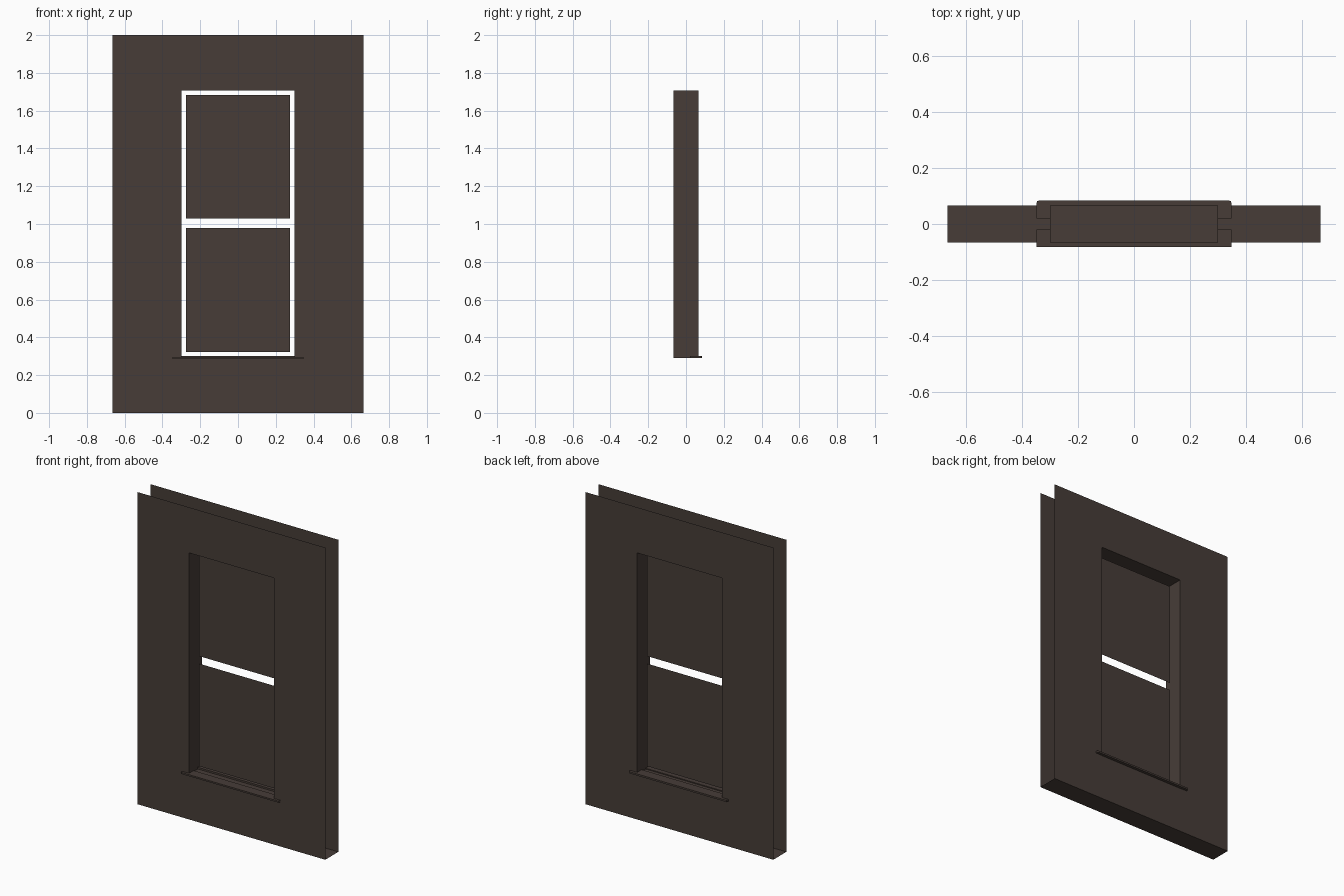
import bpy, bmesh

if "Cube" in bpy.data.objects:
    bpy.data.objects.remove(bpy.data.objects["Cube"])

W, H, T = 0.665, 2.0, 0.066          # wall half width, height, half thickness
OX, OZ0, OZ1 = 0.30, 0.29, 1.708     # opening

brown = bpy.data.materials.new("dark_brown")
brown.diffuse_color = (0.063, 0.046, 0.039, 1)
brown.use_nodes = True
brown.node_tree.nodes["Principled BSDF"].inputs["Base Color"].default_value = brown.diffuse_color


def make(name, faces):
    """Object from a list of polygons, shared corners welded."""
    bm = bmesh.new()
    for f in faces:
        bm.faces.new([bm.verts.new(p) for p in f])
    bmesh.ops.remove_doubles(bm, verts=bm.verts, dist=1e-5)
    me = bpy.data.meshes.new(name)
    bm.to_mesh(me)
    bm.free()
    me.materials.append(brown)
    ob = bpy.data.objects.new(name, me)
    bpy.context.collection.objects.link(ob)
    return ob


def rect(x0, x1, z0, z1, y):
    q = [(x0, y, z0), (x1, y, z0), (x1, y, z1), (x0, y, z1)]
    return q if y <= 0 else q[::-1]


def ring(y):
    """Corners of the outer wall edge and of the opening."""
    return (rect(-W, W, 0, H, -1), rect(-OX, OX, OZ0, OZ1, -1), y)


def wall_sheet(name, y):
    outer, inner, _ = ring(y)
    faces = []
    for i in range(4):
        j = (i + 1) % 4
        q = [(p[0], y, p[2]) for p in (outer[i], outer[j], inner[j], inner[i])]
        faces.append(q if y < 0 else q[::-1])
    make(name, faces)


def slab(name, outline, z0, z1, open_ends=False):
    """Counter-clockwise outline raised into a slab."""
    low = [(x, y, z0) for x, y in outline]
    top = [(x, y, z1) for x, y in outline]
    faces = [low[::-1], top]
    for i in range(len(outline)):
        j = (i + 1) % len(outline)
        if open_ends and outline[i][0] == outline[j][0]:
            continue
        faces.append([low[i], low[j], top[j], top[i]])
    make(name, faces)


# wall: two sheets joined only by the bottom, open at top and sides
wall_sheet("front_wall", -T)
wall_sheet("back_wall", T)
make("wall_bottom", [[(-W, -T, 0), (-W, T, 0), (W, T, 0), (W, -T, 0)]])

# lining of the opening
c = rect(-OX, OX, OZ0, OZ1, -1)
lining = []
for i in range(4):
    a, b = c[i], c[(i + 1) % 4]
    lining.append([(a[0], -T, a[2]), (b[0], -T, b[2]), (b[0], T, b[2]), (a[0], T, a[2])])
make("opening_lining", lining)

# panes
make("lower_pane", [rect(-0.276, 0.276, 0.323, 0.98, 0)])
make("upper_pane", [rect(-0.276, 0.276, 1.028, 1.684, 0)])

# sills
S = 0.348
slab("front_sill", [(-S, -0.082), (S, -0.082), (S, -0.02), (-S, -0.02)], 0.286, 0.296, True)
slab("back_sill", [(-S, 0.02), (S, 0.02), (S, 0.074), (S - 0.003, 0.081), (S - 0.01, 0.084),
                   (-S + 0.01, 0.084), (-S + 0.003, 0.081), (-S, 0.074)], 0.291, 0.302)
